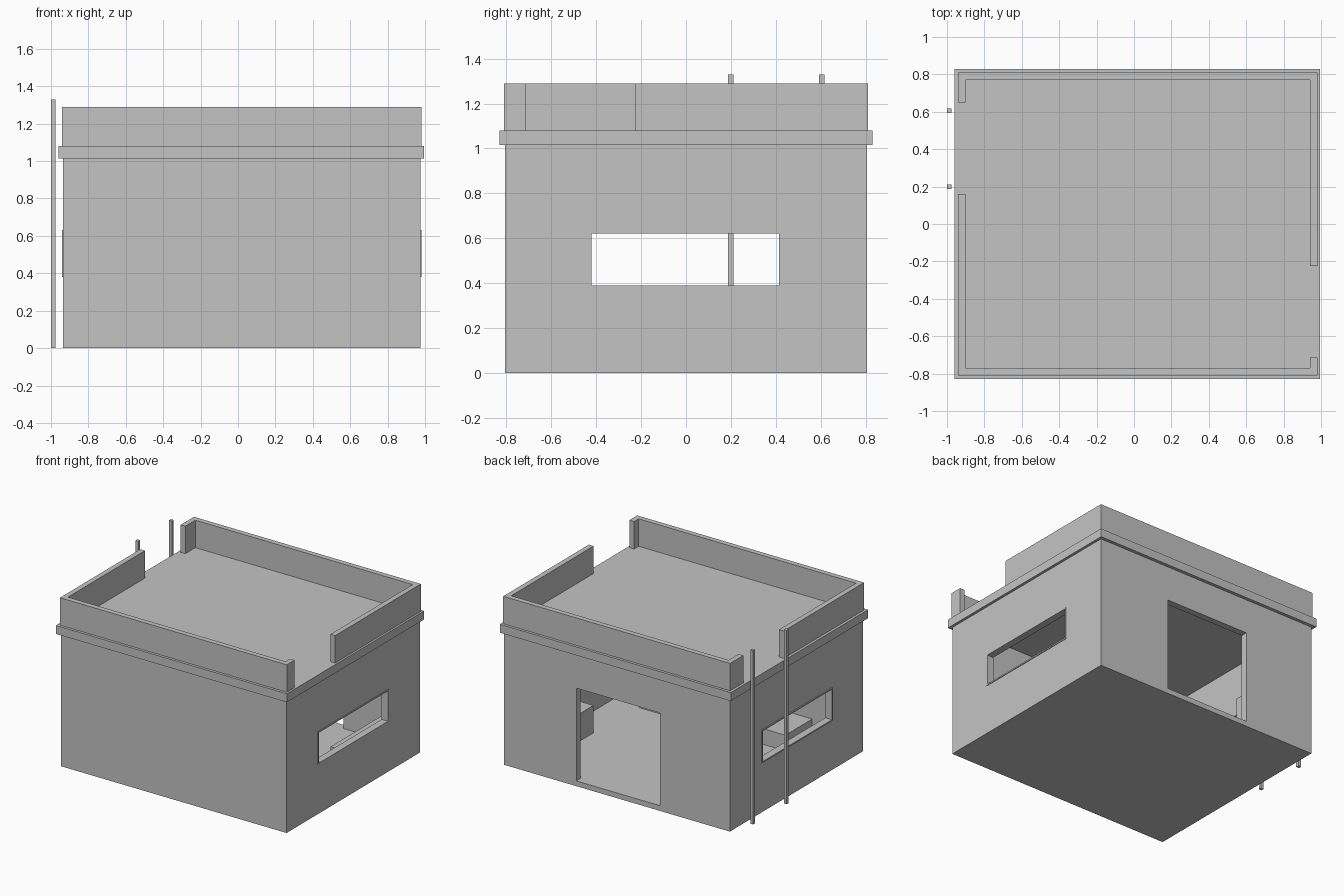
import bpy, bmesh

if "Cube" in bpy.data.objects:
    bpy.data.objects.remove(bpy.data.objects["Cube"])

grey = bpy.data.materials.new("concrete_grey")
grey.diffuse_color = (0.55, 0.55, 0.55, 1)
grey.use_nodes = True
grey.node_tree.nodes["Principled BSDF"].inputs["Base Color"].default_value = grey.diffuse_color


def prism(name, outline, z0, z1):
    """Extrude a flat outline from z0 to z1."""
    bm = bmesh.new()
    face = bm.faces.new([bm.verts.new((x, y, z0)) for x, y in outline])
    top = bmesh.ops.extrude_face_region(bm, geom=[face])["geom"]
    bmesh.ops.translate(bm, vec=(0, 0, z1 - z0),
                        verts=[g for g in top if isinstance(g, bmesh.types.BMVert)])
    bmesh.ops.recalc_face_normals(bm, faces=bm.faces)
    mesh = bpy.data.meshes.new(name)
    bm.to_mesh(mesh)
    bm.free()
    mesh.materials.append(grey)
    ob = bpy.data.objects.new(name, mesh)
    bpy.context.collection.objects.link(ob)
    return ob


def box(name, x0, x1, y0, y1, z0, z1):
    return prism(name, [(x0, y0), (x1, y0), (x1, y1), (x0, y1)], z0, z1)


def cut(ob, cutters):
    """Subtract the cutters, bake the result and remove them."""
    for c in cutters:
        c.hide_render = True
        m = ob.modifiers.new("cut", 'BOOLEAN')
        m.operation = 'DIFFERENCE'
        m.solver = 'EXACT'
        m.object = c
    dg = bpy.context.evaluated_depsgraph_get()
    mesh = bpy.data.meshes.new_from_object(ob.evaluated_get(dg))
    ob.modifiers.clear()
    ob.data = mesh
    for c in cutters:
        bpy.data.objects.remove(c)


# Hollow body with a window strip on both sides and a doorway at the back
L, R, F, T = -0.935, 0.975, 0.805, 0.05
WY0, WY1, WZ0, WZ1 = -0.43, 0.425, 0.38, 0.632
body = box("walls", L, R, -F, F, 0, 1.03)
cut(body, [
    box("room_cutter", L + T, R - T, -F + T, F - T, 0.04, 1.01),
    box("window_cutter", -1.2, 1.2, WY0 + .002, WY1 - .002, WZ0 + .002, WZ1 - .002),
    box("door_cutter", -0.345, 0.365, 0.6, 1.0, 0.04, 0.75),
])

# Roof slab with overhang
box("roof_slab", -0.96, 0.995, -0.83, 0.83, 1.015, 1.08)

# Thin window frames lining both openings
w = 0.01
for side, x0, x1 in (("left", L - .007, L + T), ("right", R - T, R + .005)):
    box(side + "_frame_bottom", x0, x1, WY0, WY1, WZ0, WZ0 + w)
    box(side + "_frame_top", x0, x1, WY0, WY1, WZ1 - w, WZ1)
    box(side + "_frame_front", x0, x1, WY0, WY0 + w, WZ0 + w, WZ1 - w)
    box(side + "_frame_back", x0, x1, WY1 - w, WY1, WZ0 + w, WZ1 - w)

# Parapet in two U-shaped pieces, leaving a gap on each side
a, b, c, t = -0.94, 0.98, 0.81, 0.04
prism("back_parapet", [(a, .65), (a + t, .65), (a + t, c - t), (b - t, c - t),
                       (b - t, -.225), (b, -.225), (b, c), (a, c)], 1.08, 1.29)
prism("front_parapet", [(b, -.715), (b - t, -.715), (b - t, -c + t), (a + t, -c + t),
                        (a + t, .16), (a, .16), (a, -c), (b, -c)], 1.08, 1.29)

# Ladder rails on the left side
for i, y in enumerate((0.2, 0.605)):
    box("ladder_rail_%d" % (i + 1), -1.0, -0.976, y - .012, y + .012, 0, 1.33)

# Low furniture inside
box("front_bench", -0.54, 0.70, -0.755, -0.43, 0.04, 0.16)
box("right_bench", 0.72, 0.925, 0.09, 0.755, 0.04, 0.25)
box("corner_crate", -0.885, -0.57, 0.43, 0.755, 0.04, 0.47)
